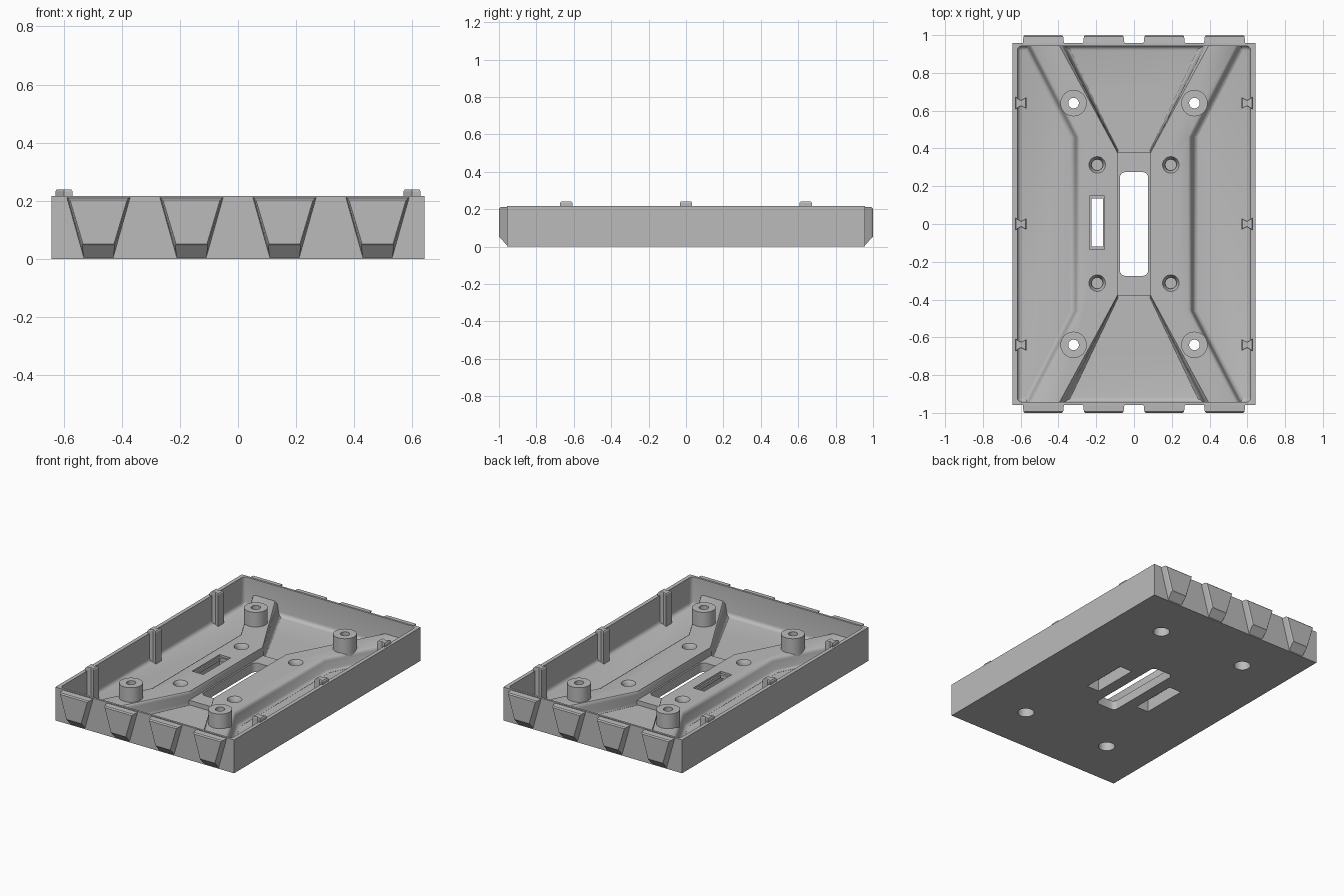
import bpy, bmesh, math
from mathutils import Matrix, Vector

if "Cube" in bpy.data.objects:
    bpy.data.objects.remove(bpy.data.objects["Cube"], do_unlink=True)

grey = bpy.data.materials.new("plain grey")
grey.use_nodes = True
grey.diffuse_color = (0.5, 0.5, 0.5, 1)
grey.node_tree.nodes["Principled BSDF"].inputs["Base Color"].default_value = (0.5, 0.5, 0.5, 1)

WALL_X, WALL_Y, RIM = 0.642, 0.957, 0.217
FLOOR, DECK = 0.03, 0.115


def finish(name, bm):
    bmesh.ops.recalc_face_normals(bm, faces=bm.faces)
    mesh = bpy.data.meshes.new(name)
    bm.to_mesh(mesh)
    bm.free()
    mesh.materials.append(grey)
    ob = bpy.data.objects.new(name, mesh)
    bpy.context.collection.objects.link(ob)
    return ob


def loft(name, rings):
    """Closed solid through equal-length rings of 3D points."""
    bm = bmesh.new()
    loops = [[bm.verts.new(p) for p in ring] for ring in rings]
    for a, b in zip(loops, loops[1:]):
        for i in range(len(a)):
            j = (i + 1) % len(a)
            bm.faces.new((a[i], a[j], b[j], b[i]))
    bm.faces.new(loops[0][::-1])
    bm.faces.new(loops[-1])
    return finish(name, bm)


def box(name, x0, x1, y0, y1, z0, z1, round_all=0, round_upright=0):
    bm = bmesh.new()
    bmesh.ops.create_cube(bm, size=1)
    bmesh.ops.scale(bm, vec=(x1 - x0, y1 - y0, z1 - z0), verts=bm.verts)
    bmesh.ops.translate(bm, vec=((x0 + x1) / 2, (y0 + y1) / 2, (z0 + z1) / 2), verts=bm.verts)
    edges = [e for e in bm.edges
             if round_all or abs(e.verts[0].co.z - e.verts[1].co.z) > 1e-4]
    if round_all or round_upright:
        bmesh.ops.bevel(bm, geom=edges, offset=round_all or round_upright,
                        segments=4, profile=0.5, affect='EDGES')
    return finish(name, bm)


def cone(name, x, y, z0, z1, r0, r1=None):
    bm = bmesh.new()
    bmesh.ops.create_cone(bm, cap_ends=True, segments=32, radius1=r0,
                          radius2=r0 if r1 is None else r1, depth=z1 - z0,
                          matrix=Matrix.Translation((x, y, (z0 + z1) / 2)))
    return finish(name, bm)


def cut(ob, cutters):
    bpy.context.view_layer.objects.active = ob
    for c in cutters:
        c.hide_render = True
        mod = ob.modifiers.new("cut", 'BOOLEAN')
        mod.operation, mod.solver, mod.object = 'DIFFERENCE', 'EXACT', c
        bpy.ops.object.modifier_apply(modifier=mod.name)


# Tray shell with a rounded cavity
tray = box("tray", -WALL_X, WALL_X, -WALL_Y, WALL_Y, 0, RIM)
cavity = box("cavity_cutter", -0.617, 0.617, -0.943, 0.943, FLOOR, 0.5, round_all=0.025)


# Raised X-shaped deck, one half per side, with a sloping filleted edge
def deck_ring(side, d, z):
    half = [(0.56 + d, 0.95), (0.305 + d, 0.46)]
    inner = [(0.085, 0.38 + d * 0.4), (0.38 - d, 0.95)]
    pts = half + [(x, -y) for x, y in half[::-1]]
    pts += [(x, -y) for x, y in inner[::-1]] + inner
    return [(side * x, y, z) for x, y in pts]


LEVELS = [(0.03, 0.02), (0.03, 0.031), (0.018, 0.035), (0.01, 0.045),
          (0.0, 0.095), (-0.006, 0.108), (-0.018, DECK)]
decks = [loft(n, [deck_ring(s, d, z) for d, z in LEVELS])
         for n, s in (("left_deck", 1), ("right_deck", -1))]
bridge = box("slot_frame", -0.09, 0.09, -0.38, 0.38, 0.02, 0.06)

# Screw posts, screw holes and deck sockets
posts, screws, sockets = [], [], []
for sx in (1, -1):
    for sy in (1, -1):
        x, y = sx * 0.32, sy * 0.64
        posts.append(cone("screw_post", x, y, 0.02, 0.21, 0.07))
        screws.append(cone("screw_cutter", x, y, -0.1, 0.4, 0.028))
        screws.append(cone("counterbore_cutter", x, y, -0.1, 0.1, 0.05))
        x, y = sx * 0.195, sy * 0.313
        sockets.append(cone("socket_cutter", x, y, 0.09, 0.13, 0.03, 0.052))
        sockets.append(cone("socket_bore_cutter", x, y, 0.07, 0.12, 0.03))

# Central slot, underside recesses and the latch opening
slot = box("slot_cutter", -0.075, 0.075, -0.275, 0.275, -0.1, 0.4, round_upright=0.03)
recesses = [box("recess_cutter", s * 0.195 - 0.045, s * 0.195 + 0.045, -0.155, 0.155, -0.1, 0.08)
            for s in (1, -1)]
latch = [box("latch_cutter", -0.225, -0.165, -0.12, 0.135, 0.05, 0.4),
         box("latch_rim_cutter", -0.235, -0.155, -0.135, 0.147, 0.102, 0.4)]

cut(tray, [cavity, slot] + recesses + screws)
cut(bridge, [slot])
for deck in decks:
    cut(deck, recesses + screws + sockets + latch)
for post in posts:
    cut(post, screws)
for c in [cavity, slot] + recesses + screws + sockets + latch:
    bpy.data.objects.remove(c, do_unlink=True)

# Tapered end teeth with a chamfered foot
teeth = []
for sy in (1, -1):
    for cx in (-0.48, -0.16, 0.16, 0.48):
        def tooth_ring(y, top, low, z_top, z_low):
            return [(cx - top, sy * y, z_top), (cx + top, sy * y, z_top),
                    (cx + low, sy * y, z_low), (cx - low, sy * y, z_low)]
        teeth.append(loft("end_tooth", [tooth_ring(0.95, 0.109, 0.051, 0.212, 0.006),
                                        tooth_ring(0.957, 0.109, 0.051, 0.212, 0.006),
                                        tooth_ring(0.993, 0.105, 0.056, 0.21, 0.046),
                                        tooth_ring(1.0, 0.098, 0.053, 0.203, 0.052)]))

# Bow-tie locating ribs along the side walls
ribs = []
for s in (1, -1):
    for y in (-0.64, 0, 0.64):
        outline = [(0.628, 0.033), (0.598, 0.016), (0.57, 0.03)]
        outline += [(x, -w) for x, w in outline[::-1]]

        def rib_ring(k, z):
            return [(s * (0.6 + (x - 0.6) * k), y + w * k, z) for x, w in outline]
        ribs.append(loft("side_rib", [rib_ring(1, 0.02), rib_ring(1, 0.233), rib_ring(0.85, 0.24)]))

for ob in [tray, bridge] + decks + posts:
    bpy.ops.object.select_all(action='DESELECT')
    ob.select_set(True)
    bpy.context.view_layer.objects.active = ob
    bpy.ops.object.shade_smooth_by_angle(angle=math.radians(35))
